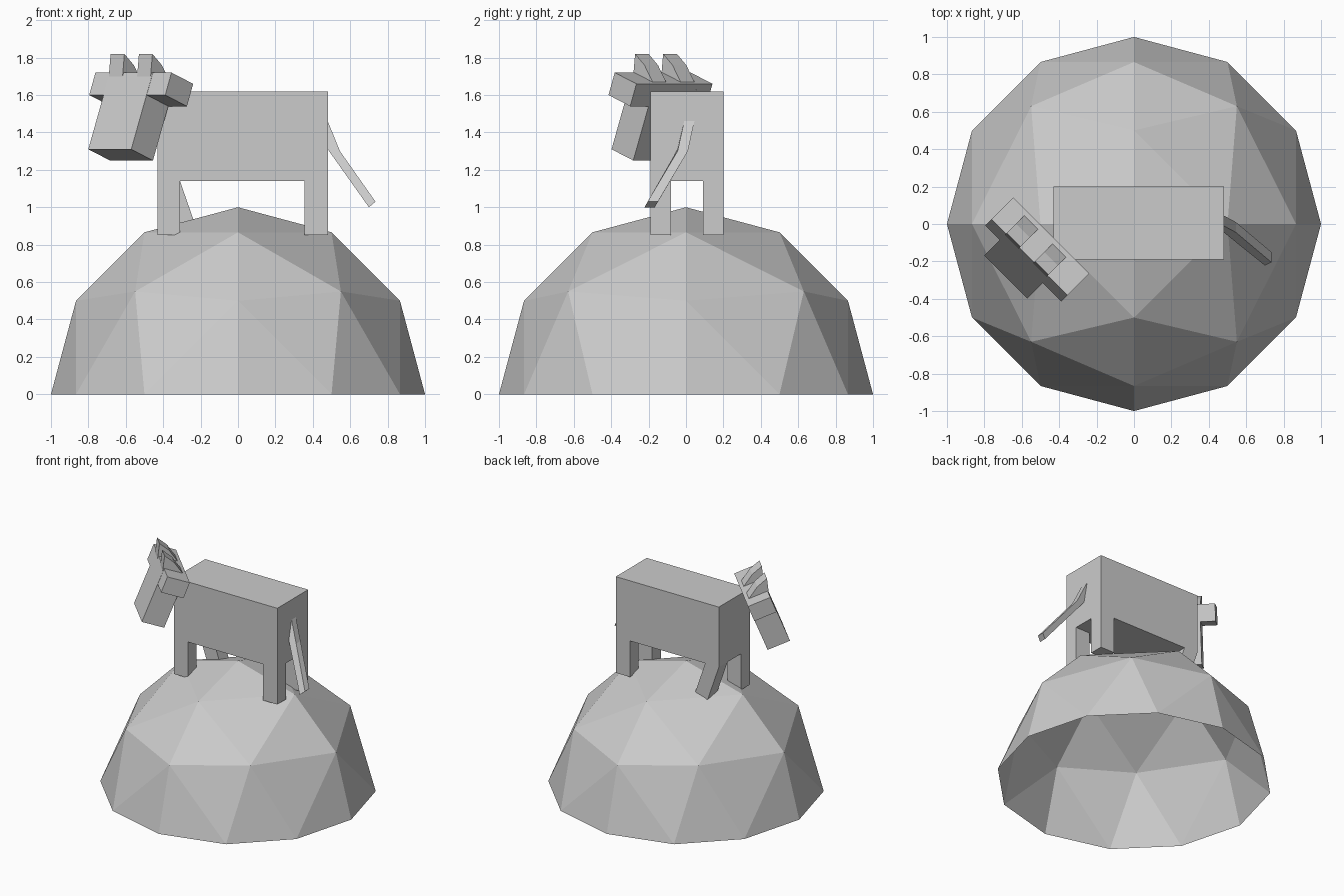
import bpy, bmesh
from math import sin, radians
from mathutils import Vector

if "Cube" in bpy.data.objects:
    bpy.data.objects.remove(bpy.data.objects["Cube"])


def make(name, verts, faces):
    me = bpy.data.meshes.new(name)
    me.from_pydata([tuple(v) for v in verts], [], faces)
    bm = bmesh.new()
    bm.from_mesh(me)
    bmesh.ops.remove_doubles(bm, verts=bm.verts, dist=0.0005)
    bmesh.ops.recalc_face_normals(bm, faces=bm.faces)
    bm.to_mesh(me)
    bm.free()
    ob = bpy.data.objects.new(name, me)
    bpy.context.collection.objects.link(ob)
    return ob


def loft(name, a, b):
    """Closed solid between two matching outlines."""
    n = len(a)
    sides = [(i, (i + 1) % n, n + (i + 1) % n, n + i) for i in range(n)]
    return make(name, a + b, sides + [tuple(range(n)), tuple(range(n, 2 * n))])


def rect(x0, x1, y0, y1, z):
    return [Vector(p) for p in ((x0, y0, z), (x1, y0, z), (x1, y1, z), (x0, y1, z))]


# Hill: open faceted dome, each quarter an octant split into nine triangles
def dome_point(i, j, sx, sy):
    k = 3 - i - j
    if i == j == k:
        return Vector((0.55 * sx, 0.63 * sy, 0.55))
    s = [sin(radians(30 * n)) for n in (i, j, k)]
    return Vector((s[0] * sx, s[1] * sy, s[2]))


verts, faces = [], []
for sx in (1, -1):
    for sy in (1, -1):
        for i in range(3):
            for j in range(3 - i):
                tris = [((i, j), (i + 1, j), (i, j + 1))]
                if i + j < 2:
                    tris.append(((i + 1, j), (i + 1, j + 1), (i, j + 1)))
                for t in tris:
                    n = len(verts)
                    verts += [dome_point(p, q, sx, sy) for p, q in t]
                    faces.append((n, n + 1, n + 2))
make("hill", verts, faces)

# Body
loft("body", rect(-0.43, 0.48, -0.19, 0.20, 1.14), rect(-0.43, 0.48, -0.19, 0.20, 1.62))

# Legs: three straight, the far front one swung backwards
for name, x0, x1, y0, y1, swing in (
        ("front_leg_near", -0.43, -0.31, -0.19, -0.08, 0),
        ("front_leg_far", -0.43, -0.31, 0.09, 0.20, 0.10),
        ("back_leg_near", 0.355, 0.48, -0.19, -0.08, 0),
        ("back_leg_far", 0.355, 0.48, 0.09, 0.20, 0)):
    loft(name, rect(x0, x1, y0, y1, 1.14), rect(x0 + swing, x1 + swing, y0, y1, 0.852))

# Tail: bent bar swinging sideways
tail = [(0.48, -0.01, 1.46), (0.545, -0.045, 1.30), (0.735, -0.205, 1.03),
        (0.70, -0.222, 1.0), (0.48, -0.045, 1.31)]
tail = [Vector(p) for p in tail]
loft("tail", tail, [p + Vector((0, 0.055, 0)) for p in tail])


# Head parts: side profiles (forward, height) extruded along the turned head's width
def head_part(name, profile, u0, u1):
    h = 0.7071
    ring = lambda u: [Vector((h * (u - v), -h * (u + v), z)) for v, z in profile]
    return loft(name, ring(u0), ring(u1))


head_part("head", [(0.522, 1.72), (0.685, 1.31), (0.521, 1.25), (0.357, 1.66)], -0.447, -0.122)
ear = [(0.521, 1.72), (0.568, 1.60), (0.404, 1.54), (0.357, 1.66)]
horn = [(0.53, 1.70), (0.516, 1.82), (0.445, 1.76), (0.37, 1.65)]
for side, e0, e1, h0, h1 in (("left", -0.557, -0.447, -0.447, -0.343),
                             ("right", -0.122, 0.018, -0.233, -0.131)):
    head_part("ear_" + side, ear, e0, e1)
    head_part("horn_" + side, horn, h0, h1)
